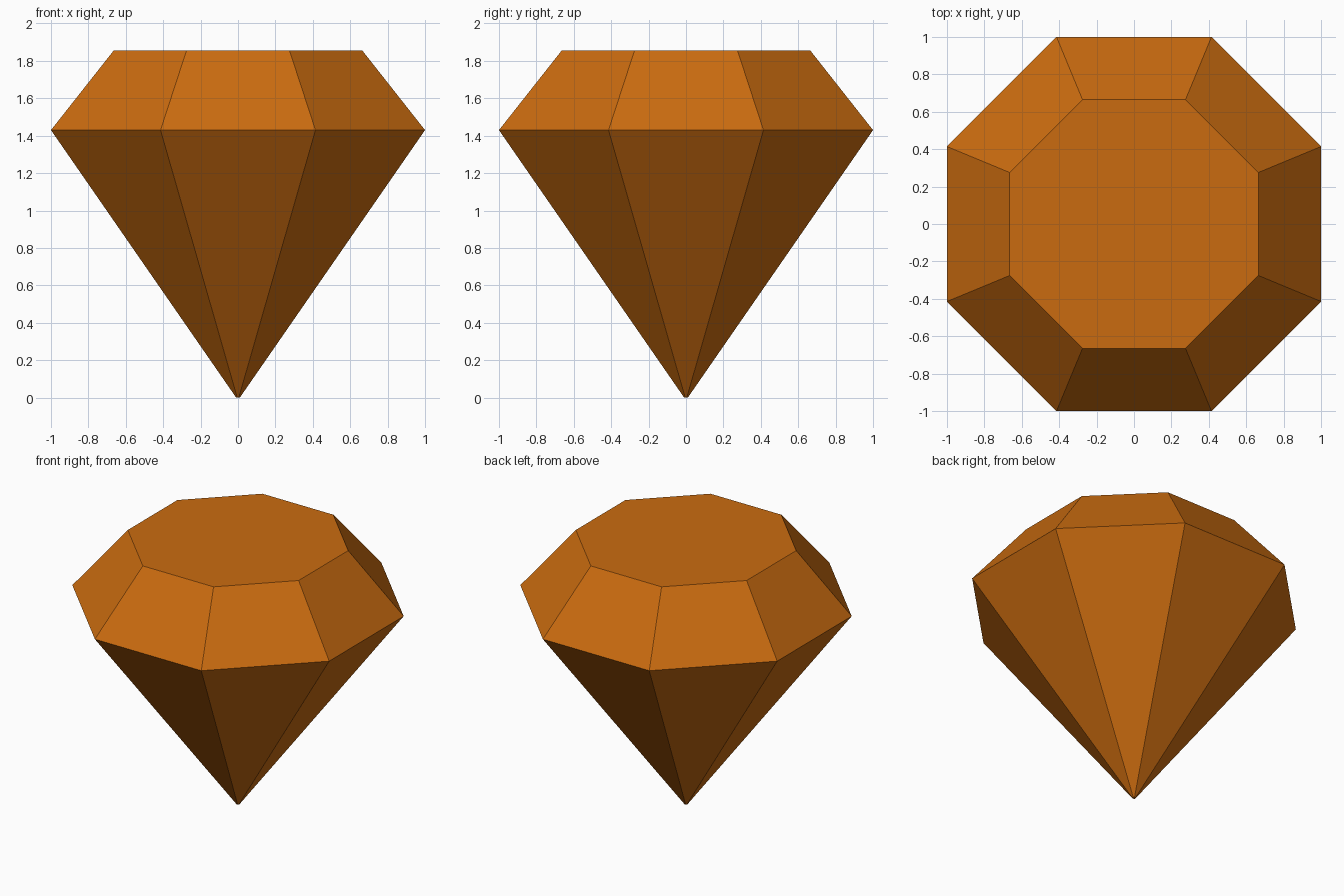
import bpy
import bmesh
import math

cube = bpy.data.objects.get("Cube")
if cube:
    bpy.data.objects.remove(cube, do_unlink=True)

SIDES = 8

amber = bpy.data.materials.new("amber_orange")
colour = (0.59, 0.148, 0.005, 1)
amber.diffuse_color = colour
amber.use_nodes = True
amber.node_tree.nodes["Principled BSDF"].inputs["Base Color"].default_value = colour


def ring(bm, half_width, z):
    """Octagon with flat sides facing the axes."""
    radius = half_width / math.cos(math.pi / SIDES)
    angles = [math.tau * (i + 0.5) / SIDES for i in range(SIDES)]
    return [bm.verts.new((radius * math.cos(a), radius * math.sin(a), z)) for a in angles]


# Cut gem: blunt tip, wide girdle, flat table
bm = bmesh.new()
tip, girdle, table = [ring(bm, w, z) for w, z in ((0.01, 0), (1, 1.43), (0.665, 1.855))]
for low, high in ((tip, girdle), (girdle, table)):
    for i in range(SIDES):
        j = (i + 1) % SIDES
        bm.faces.new((low[i], low[j], high[j], high[i]))
bm.faces.new(table)
bm.faces.new(reversed(tip))
bmesh.ops.recalc_face_normals(bm, faces=bm.faces)

mesh = bpy.data.meshes.new("gem")
bm.to_mesh(mesh)
bm.free()
mesh.materials.append(amber)
bpy.context.collection.objects.link(bpy.data.objects.new("gem", mesh))
